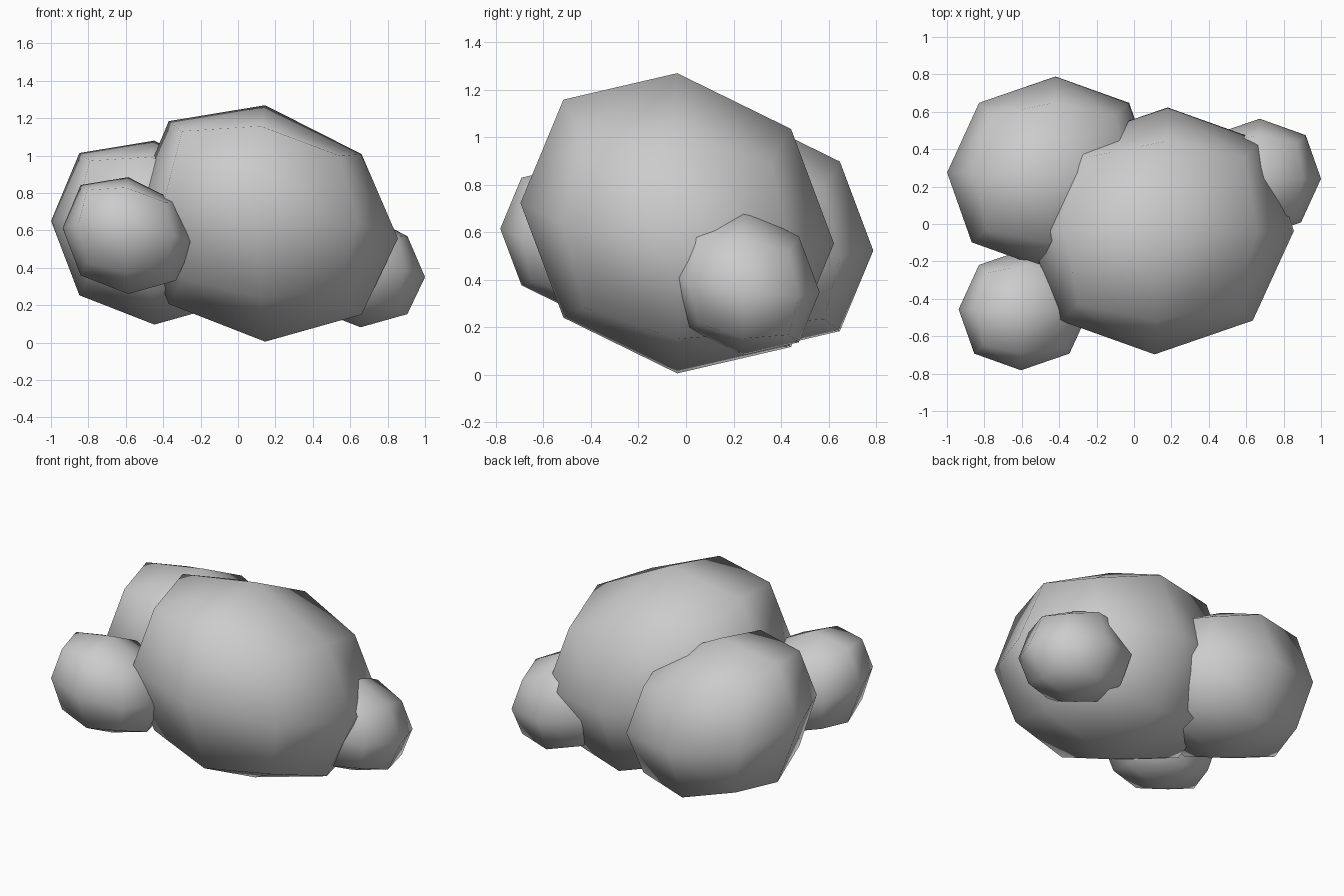
import bpy, bmesh
from mathutils import Vector

if "Cube" in bpy.data.objects:
    bpy.data.objects.remove(bpy.data.objects["Cube"])

K = 1 / 0.8395  # cage size that puts the rounded face centres at the axis lengths below
AX = Vector((0.71, 0.0, -0.08)) * K
AY = Vector((0.035, 0.66, -0.085)) * K
AZ = Vector((0.0, 0.0, 0.632)) * K
TAPER = 0.11    # left end is taller than the right end


def lobe(name, centre, size):
    """Skewed, tapered cube rounded by one level of subdivision."""
    bm = bmesh.new()
    bmesh.ops.create_cube(bm, size=2)
    for v in bm.verts:
        x, y, z = v.co
        v.co = (AX * x + AY * y + AZ * z - Vector((0, 0, TAPER * x * z))) * size
    for f in bm.faces:
        f.smooth = True
    mesh = bpy.data.meshes.new(name)
    bm.to_mesh(mesh)
    bm.free()
    ob = bpy.data.objects.new(name, mesh)
    ob.location = centre
    bpy.context.collection.objects.link(ob)
    sub = ob.modifiers.new("round", 'SUBSURF')
    sub.levels = sub.render_levels = 1
    return ob


# Cluster of four overlapping lobes
lobe("main_lobe", (0.145, -0.037, 0.637), 1.0)
lobe("back_left_lobe", (-0.447, 0.275, 0.588), 0.778)
lobe("front_left_lobe", (-0.587, -0.456, 0.572), 0.494)
lobe("right_lobe", (0.655, 0.242, 0.389), 0.486)
